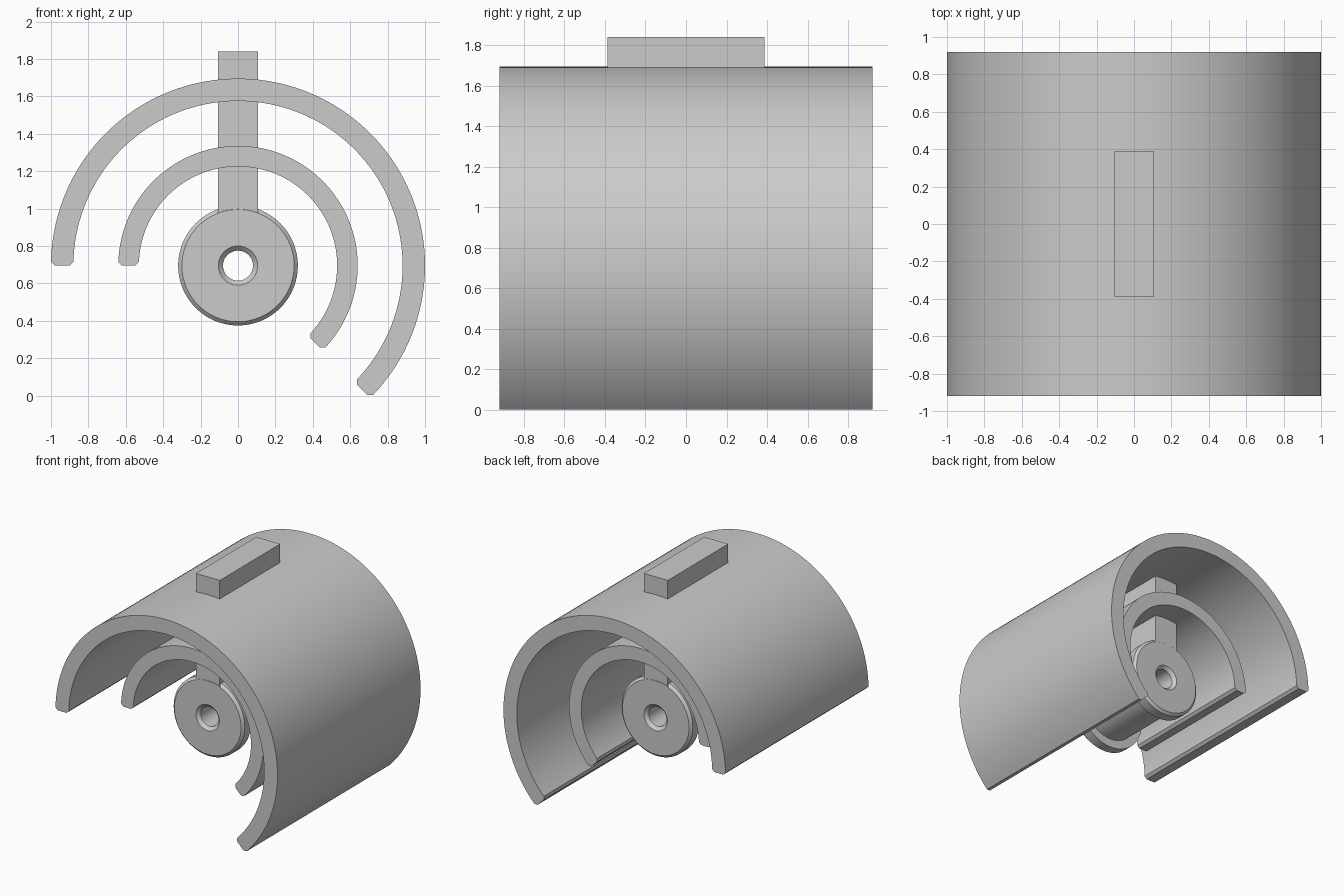
import bpy, bmesh
from math import pi, radians, cos, sin

if "Cube" in bpy.data.objects:
    bpy.data.objects.remove(bpy.data.objects["Cube"], do_unlink=True)

AXIS_Z = 0.695   # height of the shared axis
BEVEL = 0.02

grey = bpy.data.materials.new("plain grey")
grey.use_nodes = True
grey.diffuse_color = (0.6, 0.6, 0.6, 1)
grey.node_tree.nodes["Principled BSDF"].inputs["Base Color"].default_value = (0.6, 0.6, 0.6, 1)


def finish(name, bm):
    bmesh.ops.recalc_face_normals(bm, faces=bm.faces)
    mesh = bpy.data.meshes.new(name)
    bm.to_mesh(mesh)
    bm.free()
    mesh.materials.append(grey)
    obj = bpy.data.objects.new(name, mesh)
    bpy.context.collection.objects.link(obj)
    obj.location.z = AXIS_Z
    bpy.ops.object.select_all(action="DESELECT")
    obj.select_set(True)
    bpy.context.view_layer.objects.active = obj
    bpy.ops.object.shade_smooth_by_angle(angle=radians(30))
    return obj


def curved_shell(name, inner, outer, half_length, start=-pi / 4, end=pi, steps=96):
    """Arc-shaped section with chamfered lips, extruded along y."""
    def rim(radius, lip):
        a, b = start + BEVEL / radius, end - BEVEL / radius
        arc = [(radius, a + (b - a) * i / steps) for i in range(steps + 1)]
        return [(lip, start)] + arc + [(lip, end)]

    bm = bmesh.new()
    rows = [[bm.verts.new((r * cos(t), -half_length, r * sin(t))) for r, t in side]
            for side in (rim(inner, inner + BEVEL), rim(outer, outer - BEVEL))]
    for i in range(len(rows[0]) - 1):
        bm.faces.new((rows[0][i], rows[0][i + 1], rows[1][i + 1], rows[1][i]))
    out = bmesh.ops.extrude_face_region(bm, geom=bm.faces[:], use_keep_orig=True)
    moved = [v for v in out["geom"] if isinstance(v, bmesh.types.BMVert)]
    bmesh.ops.translate(bm, verts=moved, vec=(0, 2 * half_length, 0))
    return finish(name, bm)


def lathe(name, profile, sides=96):
    """Closed (radius, y) profile turned around the y axis."""
    bm = bmesh.new()
    rings = [[bm.verts.new((r * cos(2 * pi * i / sides), y, r * sin(2 * pi * i / sides)))
              for r, y in profile] for i in range(sides)]
    n = len(profile)
    for i in range(sides):
        a, b = rings[i], rings[(i + 1) % sides]
        for j in range(n):
            k = (j + 1) % n
            bm.faces.new((a[j], a[k], b[k], b[j]))
    return finish(name, bm)


# Two concentric shells
curved_shell("outer_shell", 0.88, 1.0, 0.92)
curved_shell("inner_shell", 0.53, 0.64, 0.59)

# Flanged hub with a chamfered through bore
half = 0.39
front_half = [(0.08, -half + 0.025), (0.105, -half), (0.30, -half),
              (0.32, -half + BEVEL), (0.32, -half + 0.1), (0.25, -half + 0.1)]
lathe("hub", front_half + [(r, -y) for r, y in reversed(front_half)])

# Upright web joining the hub and both shells
bm = bmesh.new()
bmesh.ops.create_cube(bm, size=1)
bottom, top = 0.22, 1.145
bmesh.ops.scale(bm, vec=(0.215, 2 * half - 0.003, top - bottom), verts=bm.verts)
bmesh.ops.translate(bm, vec=(0, 0, (top + bottom) / 2), verts=bm.verts)
finish("centre_web", bm)
